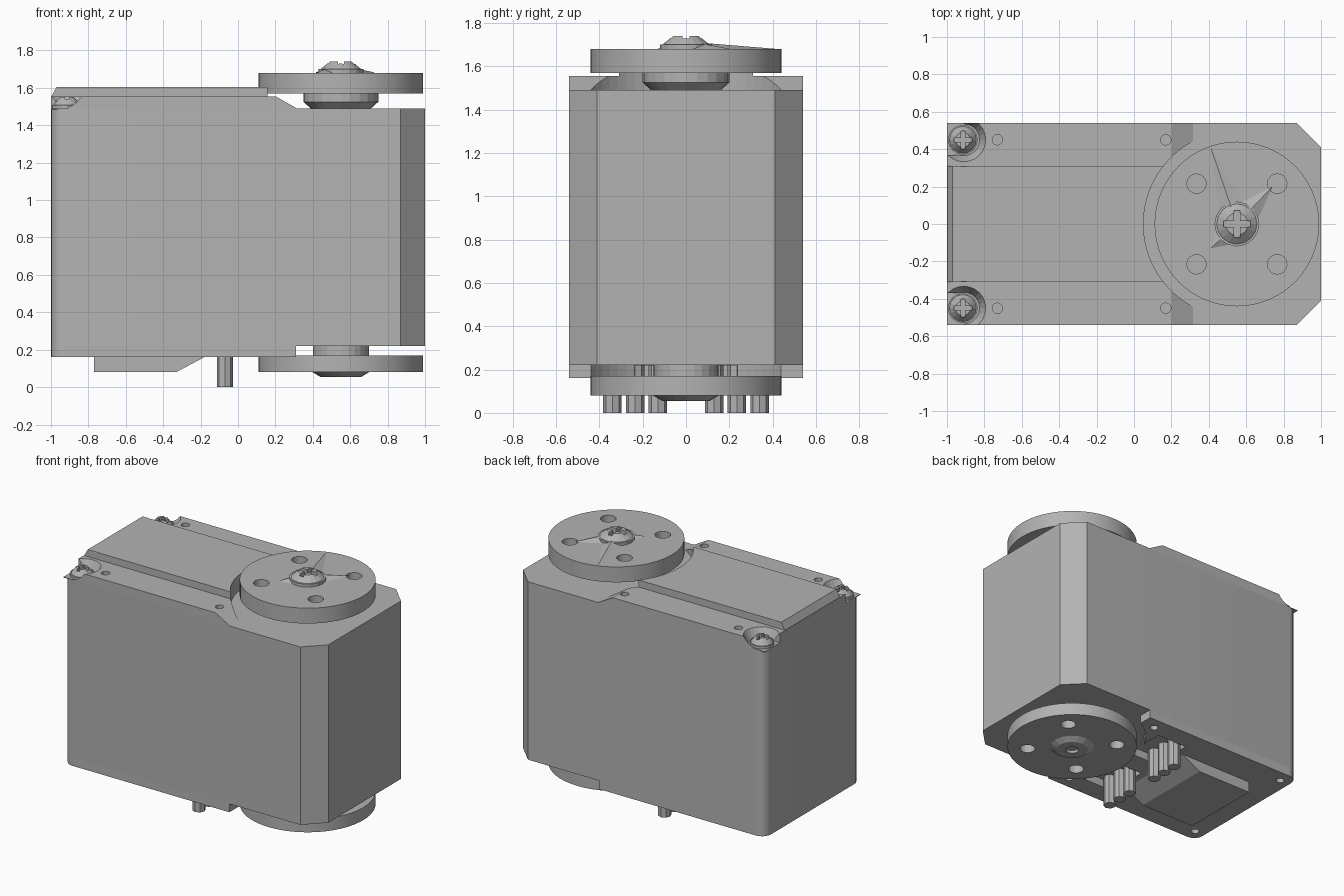
import bpy, bmesh, math
from mathutils import Matrix, Vector

cube = bpy.data.objects.get("Cube")
if cube:
    bpy.data.objects.remove(cube, do_unlink=True)

grey = bpy.data.materials.new("plain grey")
grey.use_nodes = True
colour = (0.45, 0.45, 0.45, 1)
grey.diffuse_color = colour
grey.node_tree.nodes["Principled BSDF"].inputs["Base Color"].default_value = colour

HORN_X = 0.55
ARC = 0.5
HALF_Y = 0.54


def add_mesh(name, bm):
    bmesh.ops.recalc_face_normals(bm, faces=bm.faces)
    mesh = bpy.data.meshes.new(name)
    bm.to_mesh(mesh)
    bm.free()
    obj = bpy.data.objects.new(name, mesh)
    bpy.context.collection.objects.link(obj)
    mesh.materials.append(grey)
    return obj


def prism(name, points, start, end, axis="z"):
    """Extrude an outline: xy outline along z, or xz outline along y."""
    bm = bmesh.new()
    place = (lambda a, b, c: (a, b, c)) if axis == "z" else (lambda a, b, c: (a, c, b))
    face = bm.faces.new([bm.verts.new(place(a, b, start)) for a, b in points])
    moved = bmesh.ops.extrude_face_region(bm, geom=[face])["geom"]
    shift = Vector(place(0, 0, end - start))
    bmesh.ops.translate(bm, vec=shift, verts=[v for v in moved if isinstance(v, bmesh.types.BMVert)])
    return add_mesh(name, bm)


def box(name, x0, x1, y0, y1, z0, z1):
    return prism(name, [(x0, y0), (x1, y0), (x1, y1), (x0, y1)], z0, z1)


def disc(name, x, y, z0, z1, r0, r1=None, sides=24):
    bm = bmesh.new()
    bmesh.ops.create_cone(bm, cap_ends=True, segments=sides, radius1=r0,
                          radius2=r0 if r1 is None else r1, depth=z1 - z0,
                          matrix=Matrix.Translation((x, y, (z0 + z1) / 2)))
    return add_mesh(name, bm)


def cut(target, *cutters):
    for cutter in cutters:
        mod = target.modifiers.new("cut", "BOOLEAN")
        mod.object = cutter
        mod.operation = "DIFFERENCE"
        mod.solver = "EXACT"
        cutter.hide_render = True
        cutter.hide_viewport = True
        cutter.display_type = "WIRE"


def smooth(obj):
    bpy.ops.object.select_all(action="DESELECT")
    obj.select_set(True)
    bpy.context.view_layer.objects.active = obj
    bpy.ops.object.shade_smooth_by_angle(angle=math.radians(25))


def rounded_outline(x_end, chamfer=0.0):
    """Half-rounded outline: round corners at -x, chamfered corners at +x."""
    r = 0.07
    half = []
    for i in range(6):
        a = math.radians(180 + 18 * i)
        half.append((-1 + r + r * math.cos(a), -HALF_Y + r + r * math.sin(a)))
    half.append((x_end - chamfer, -HALF_Y))
    if chamfer:
        half.append((x_end, -HALF_Y + chamfer))
    return half + [(x, -y) for x, y in reversed(half)]


# Main case
case = prism("case", rounded_outline(1, 0.13), 0.22, 1.49)
smooth(case)

# Upper cover: sloped at its ends, cut around the turning disc
upper_arc = disc("upper_arc_cutter", HORN_X, 0, 1.48, 1.7, ARC, sides=64)
cover = prism("upper_cover", [(-1, 1.485), (0.315, 1.485), (0.315, 1.49), (0.2, 1.555), (-1, 1.555)],
              -HALF_Y, HALF_Y, "y")
cut(cover, upper_arc)
deck = prism("raised_deck", [(-1, 1.55), (0.3, 1.55), (0.3, 1.605), (-0.97, 1.605)], -0.31, 0.31, "y")
cut(deck, upper_arc)

# Lower cover with pin pockets
lower = prism("lower_cover", rounded_outline(0.31), 0.16, 0.225)
cut(lower, disc("lower_arc_cutter", HORN_X, 0, 0.1, 0.22, ARC, sides=64))
bump = prism("lower_bump", [(-0.77, 0.165), (-0.77, 0.08), (-0.33, 0.08), (-0.18, 0.16), (-0.18, 0.165)],
             -0.3, 0.3, "y")


def cross_screw(name, x, y, z0, z1, r):
    """Domed screw head with a cross slot."""
    mid = z0 + (z1 - z0) * 0.4
    disc(name + "_rim", x, y, z0, mid, r, sides=16)
    dome = disc(name + "_dome", x, y, mid - 0.005, z1, r * 0.95, r * 0.5, 16)
    w, reach = r * 0.13, r * 0.6
    for i, (a, b) in enumerate([(w, reach), (reach, w)]):
        cut(dome, box(f"{name}_slot_cutter_{i}", x - a, x + a, y - b, y + b, mid + 0.005, z1 + 0.01))


for side, s in (("right", -1), ("left", 1)):
    y = s * 0.45
    # Corner notch and screw, plus small holes in the side strips
    cut(cover, box(f"{side}_corner_cutter", -1.1, -0.91, *sorted((s * 0.37, s * 0.6)), 1.49, 1.6),
        disc(f"{side}_notch_cutter", -0.91, y, 1.49, 1.6, 0.085, 0.14))
    cut(deck, disc(f"{side}_deck_notch_cutter", -0.91, y, 1.49, 1.62, 0.09, 0.15))
    cross_screw(f"{side}_corner_screw", -0.915, y, 1.48, 1.55, 0.08)
    for i, x in enumerate((-0.73, 0.17)):
        cut(cover, disc(f"{side}_strip_hole_cutter_{i}", x, y, 1.495, 1.6, 0.028, sides=12))
    for i, x in enumerate((-0.92, 0.2)):
        cut(lower, disc(f"{side}_lower_hole_cutter_{i}", x, y, 0.1, 0.21, 0.028, sides=12))
    # Connector pins in their pocket
    cut(lower, box(f"{side}_pocket_cutter", -0.13, 0.11, *sorted((s * 0.08, s * 0.39)), 0.1, 0.219))
    for i in range(3):
        disc(f"{side}_pin_{i + 1}", -0.07, s * (0.13 + 0.105 * i), 0, 0.23, 0.043, sides=8)


def turning_disc(name, z0, z1):
    plate = disc(name, HORN_X, 0, z0, z1, 0.44, sides=64)
    for i in range(4):
        a = math.radians(45 + 90 * i)
        cut(plate, disc(f"{name}_hole_cutter_{i}", HORN_X + 0.305 * math.cos(a), 0.305 * math.sin(a),
                        z0 - 0.02, z1 + 0.02, 0.052, sides=16))
    smooth(plate)


# Upper turning disc, hub and centre screw
turning_disc("upper_disc", 1.57, 1.68)
disc("upper_hub_base", HORN_X, 0, 1.48, 1.525, 0.15, 0.2)
disc("upper_hub", HORN_X, 0, 1.525, 1.575, 0.2)
cross_screw("centre_screw", HORN_X, 0, 1.675, 1.74, 0.12)

# Thin pointed ridges spreading from the centre screw
for i, (tip_x, tip_y) in enumerate([(0.41, 0.41), (0.74, 0.2), (0.41, -0.13)]):
    direction = Vector((tip_x - HORN_X, tip_y, 0)).normalized()
    across = Vector((-direction.y, direction.x, 0)) * 0.075
    base = Vector((HORN_X, 0, 1.679)) + direction * 0.07
    bm = bmesh.new()
    corners = [base + across, base - across, base + Vector((0, 0, 0.03)), Vector((tip_x, tip_y, 1.681))]
    bmesh.ops.convex_hull(bm, input=[bm.verts.new(c) for c in corners])
    add_mesh(f"ridge_{i + 1}", bm)

# Lower turning disc and hub
turning_disc("lower_disc", 0.08, 0.17)
disc("lower_hub", HORN_X, 0, 0.165, 0.23, 0.15)
boss = disc("lower_boss", HORN_X, 0, 0.055, 0.085, 0.11, 0.16, 16)
cut(boss, disc("lower_boss_cutter", HORN_X, 0, 0.04, 0.075, 0.045, sides=12))
